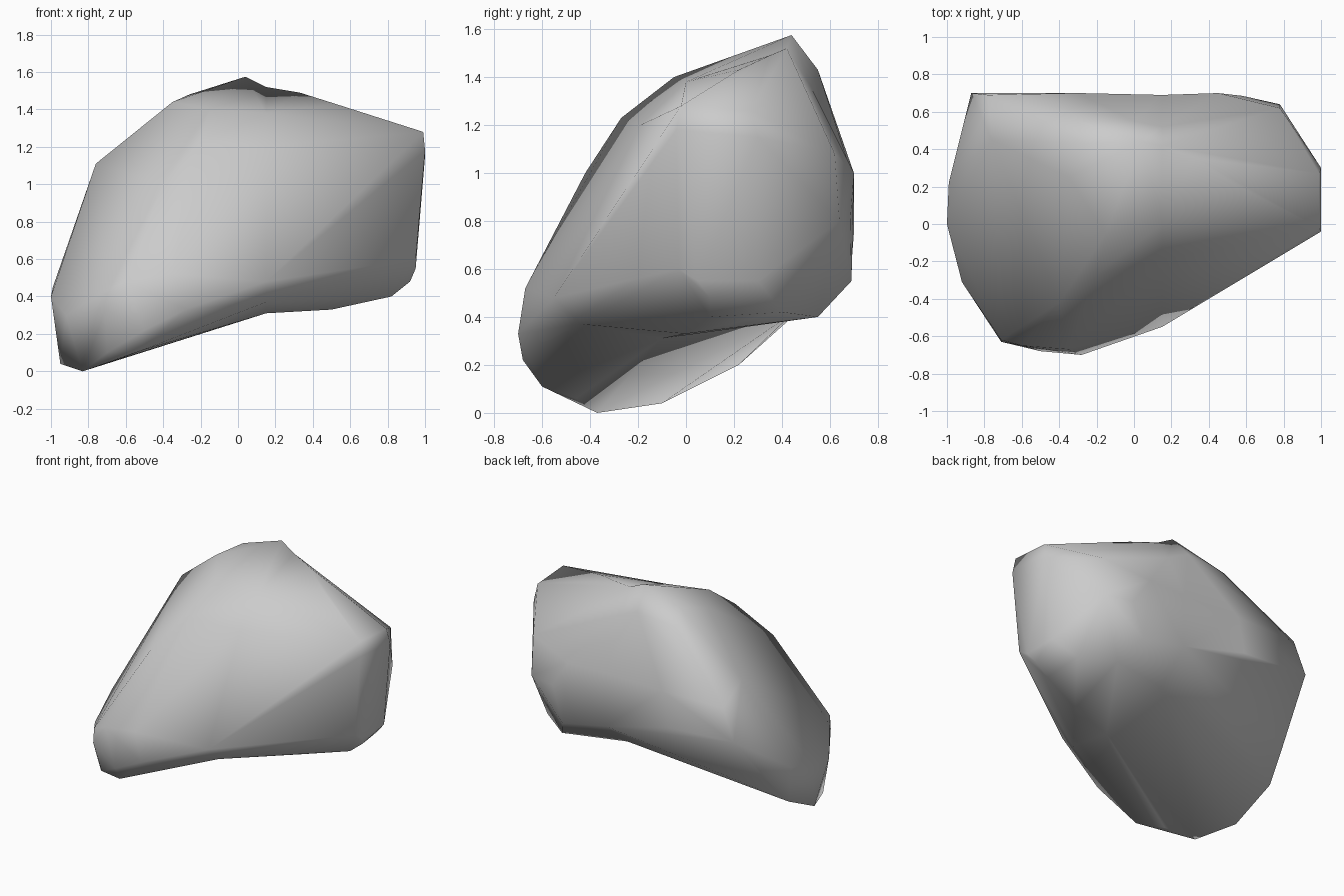
import bpy
import bmesh

if "Cube" in bpy.data.objects:
    bpy.data.objects.remove(bpy.data.objects["Cube"])

# Cross-section (y, z) where the two convex masses of the boulder meet
SEAM_X = 0.15
seam = [(SEAM_X, y, z) for y, z in (
    (-.55, .48), (-.44, .37), (-.10, .31), (.45, .42), (.69, .62),
    (.69, 1.0), (.52, 1.36), (.42, 1.52), (0, 1.38), (-.19, 1.20))]

# Left mass: low foot leaning forward, sloped wall, peak and flat back
foot = [(-.83, -.37, 0), (-.95, -.10, .04), (-.97, .22, .20), (-.93, .40, .40),
        (-.87, .70, .78), (-1, 0, .40), (-.99, .22, .45), (-.92, -.31, .30),
        (-.71, -.63, .33), (-.70, -.55, .10), (-.52, -.60, .11),
        (-.65, -.46, .06), (-.50, -.68, .22), (-.28, -.70, .33),
        (-.71, -.62, .43), (-.60, -.65, .48), (-.35, -.67, .52)]
crown = [(-.76, .45, 1.11), (-.78, .69, 1.0), (-.35, .25, 1.44), (-.26, .43, 1.48),
         (-.15, -.05, 1.40), (-.20, -.27, 1.23), (-.40, -.42, 1.0),
         (.04, .44, 1.575), (0, .55, 1.43), (-.30, .55, 1.40),
         (-.30, .70, 1.0), (-.35, .70, .75)]

# Right mass: blunt block with a narrow end and a steep front
block = [(.40, -.36, .58), (.70, -.19, .65), (.50, 0, .33), (.60, .55, .40),
         (.82, .10, .40), (.82, .40, .42), (.92, .10, .48), (.95, -.03, .60),
         (.95, .05, .55), (.95, .30, .55), (1, -.04, 1.18), (.99, -.02, 1.28),
         (1, .30, 1.15), (.99, .27, 1.26), (.65, .18, 1.36), (.52, .22, 1.43),
         (.33, .35, 1.49), (.58, .685, .80), (.50, .69, .55), (.78, .64, .80),
         (.78, .62, 1.08), (.45, .70, 1.0), (.60, .48, 1.27)]


def hull_mesh(points):
    """Convex mass with its seam side left open."""
    bm = bmesh.new()
    for p in points:
        bm.verts.new(p)
    bmesh.ops.convex_hull(bm, input=bm.verts[:])
    cap = [f for f in bm.faces if all(abs(v.co.x - SEAM_X) < 1e-4 for v in f.verts)]
    bmesh.ops.delete(bm, geom=cap, context='FACES')
    loose = [v for v in bm.verts if not v.link_faces]
    bmesh.ops.delete(bm, geom=loose, context='VERTS')
    mesh = bpy.data.meshes.new("mass")
    bm.to_mesh(mesh)
    bm.free()
    return mesh


# Weld both masses into one boulder
bm = bmesh.new()
for points in (foot + crown + seam, block + seam):
    half = hull_mesh(points)
    bm.from_mesh(half)
    bpy.data.meshes.remove(half)
bmesh.ops.remove_doubles(bm, verts=bm.verts[:], dist=0.001)
bmesh.ops.recalc_face_normals(bm, faces=bm.faces[:])
for f in bm.faces:
    f.smooth = True
mesh = bpy.data.meshes.new("boulder")
bm.to_mesh(mesh)
bm.free()

stone = bpy.data.materials.new("stone grey")
stone.diffuse_color = (0.6, 0.6, 0.6, 1)
stone.use_nodes = True
stone.node_tree.nodes["Principled BSDF"].inputs["Base Color"].default_value = stone.diffuse_color
mesh.materials.append(stone)
boulder = bpy.data.objects.new("boulder", mesh)
bpy.context.collection.objects.link(boulder)
